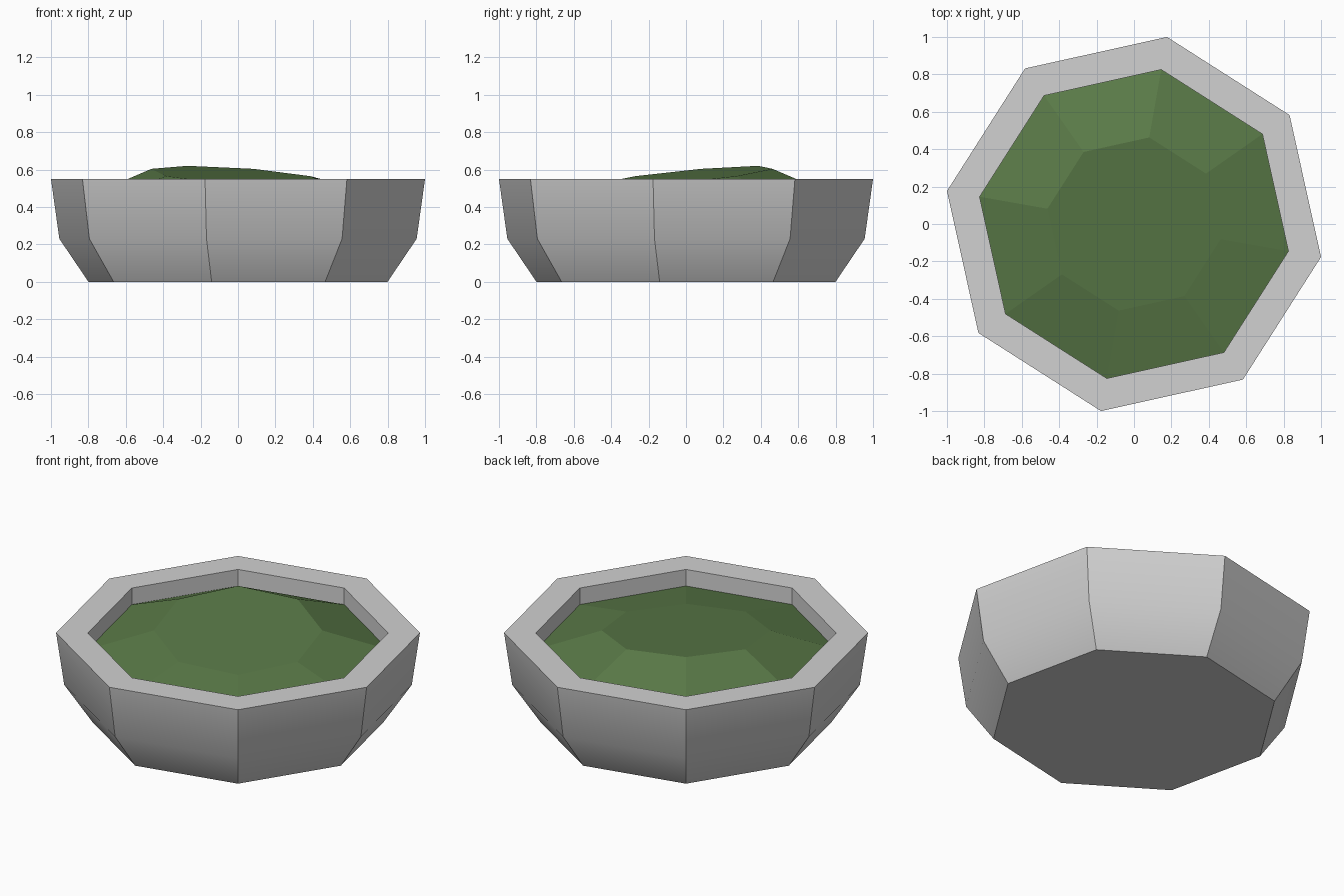
import bpy, bmesh
from math import radians, cos, sin

cube = bpy.data.objects.get("Cube")
if cube:
    bpy.data.objects.remove(cube, do_unlink=True)

SIDES = 8
TURN = radians(-10)


def make_material(name, color):
    mat = bpy.data.materials.new(name)
    mat.use_nodes = True
    mat.diffuse_color = color
    mat.node_tree.nodes["Principled BSDF"].inputs["Base Color"].default_value = color
    return mat


def loft(name, profile, mat, cap_start):
    """Stack octagonal rings of (radius, height function) and skin them."""
    bm = bmesh.new()
    rings = []
    for radius, height in profile:
        angles = [TURN + radians(360 / SIDES) * i for i in range(SIDES)]
        rings.append([bm.verts.new((radius * cos(a), radius * sin(a), height(a)))
                      for a in angles])
    for low, high in zip(rings, rings[1:]):
        for i in range(SIDES):
            j = (i + 1) % SIDES
            bm.faces.new((low[i], low[j], high[j], high[i]))
    if cap_start:
        bm.faces.new(rings[0][::-1])
    bm.faces.new(rings[-1])
    mesh = bpy.data.meshes.new(name)
    bm.to_mesh(mesh)
    bm.free()
    mesh.materials.append(mat)
    obj = bpy.data.objects.new(name, mesh)
    bpy.context.collection.objects.link(obj)
    return obj


def level(z):
    return lambda angle: z


stone = make_material("pale grey stone", (0.64, 0.64, 0.64, 1))
green = make_material("moss green", (0.100, 0.191, 0.063, 1))

# Octagonal bowl: outside wall, flat rim, vertical inside wall and floor
bowl = loft("planter_bowl",
            [(0.812, level(0)), (0.97, level(0.23)), (1.0154, level(0.55)),
             (0.838, level(0.55)), (0.838, level(0.2))],
            stone, True)
bpy.ops.object.select_all(action="DESELECT")
bowl.select_set(True)
bpy.context.view_layer.objects.active = bowl
bpy.ops.object.shade_smooth_by_angle(angle=radians(30))

# Faceted planting mound whose flat top tilts up towards the back right
loft("planting_mound",
     [(0.838, level(0.448)),
      (0.47, lambda a: 0.565 + 0.055 * cos(a - radians(125)))],
     green, False)
